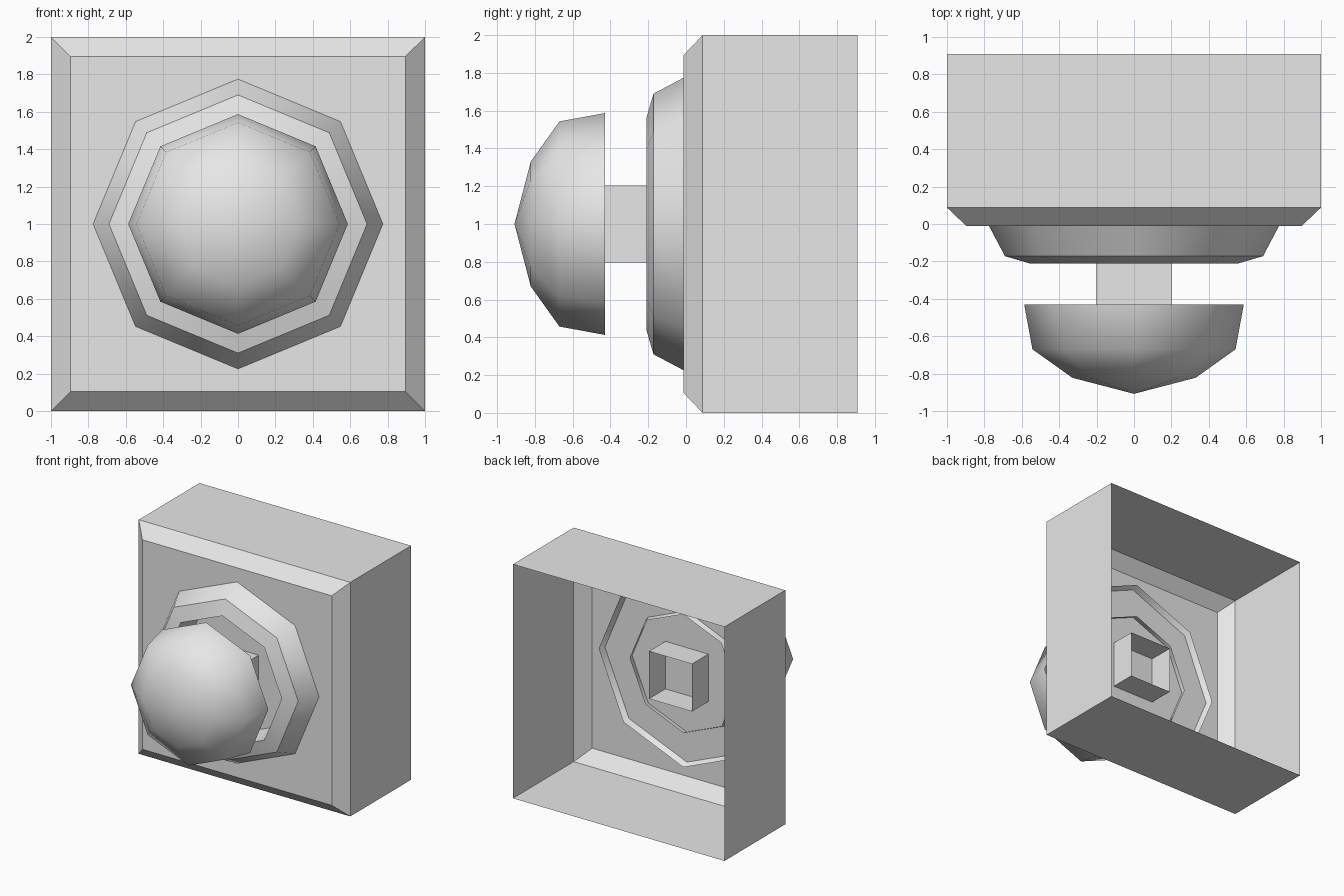
import bpy, bmesh, math

# Remove the default cube only
cube = bpy.data.objects.get("Cube")
if cube:
    bpy.data.objects.remove(cube, do_unlink=True)

# One plain grey for every part
grey = bpy.data.materials.new("plain_grey")
grey.use_nodes = True
COLOUR = (0.8, 0.8, 0.8, 1.0)
grey.diffuse_color = COLOUR
grey.node_tree.nodes["Principled BSDF"].inputs["Base Color"].default_value = COLOUR

CENTRE_Z = 1.0


def loft(name, profile, sides, phase=0.0, close_front=False, smooth=False, sharp_rings=False):
    """Open shell around the y axis; profile is (radius, y), running to the front."""
    bm = bmesh.new()
    rings = []
    for r, y in profile:
        ring = []
        for k in range(sides):
            a = phase + math.tau * k / sides
            ring.append(bm.verts.new((r * math.cos(a), y, CENTRE_Z + r * math.sin(a))))
        rings.append(ring)
    for lower, upper in zip(rings, rings[1:]):
        for k in range(sides):
            n = (k + 1) % sides
            bm.faces.new((lower[k], lower[n], upper[n], upper[k]))
    if close_front:
        bm.faces.new(rings[-1])
    for face in bm.faces:
        face.smooth = smooth
    # Crisp creases between the bands, soft around them
    if sharp_rings:
        for ring in rings[1:-1]:
            for k in range(sides):
                edge = bm.edges.get((ring[k], ring[(k + 1) % sides]))
                edge.smooth = False
    # Collapse a zero-radius ring into one pole
    bmesh.ops.remove_doubles(bm, verts=bm.verts[:], dist=1e-5)
    mesh = bpy.data.meshes.new(name)
    bm.to_mesh(mesh)
    bm.free()
    mesh.materials.append(grey)
    obj = bpy.data.objects.new(name, mesh)
    bpy.context.collection.objects.link(obj)
    return obj


def square(half):
    """Corner radius of a square with the given half width."""
    return half * math.sqrt(2)


# Housing: open-backed box with a chamfered front plate
loft("housing", [(square(1.0), 0.908), (square(1.0), 0.088), (square(0.895), -0.012)],
     4, math.pi / 4, close_front=True)

# Collar: raised eight-sided ring with a recess, its open edges tucked through the plate
loft("collar", [(0.80, 0.036), (0.69, -0.172), (0.56, -0.21), (0.507, 0.036)],
     8, smooth=True, sharp_rings=True)

# Stem: square tube through the plate into the button
loft("stem", [(square(0.203), 0.21), (square(0.203), -0.60)], 4, math.pi / 4)

# Button: hollow eight-sided dome
loft("button", [(0.587, -0.43), (0.543, -0.67), (0.33, -0.822), (0.0, -0.908)],
     8, smooth=True)
